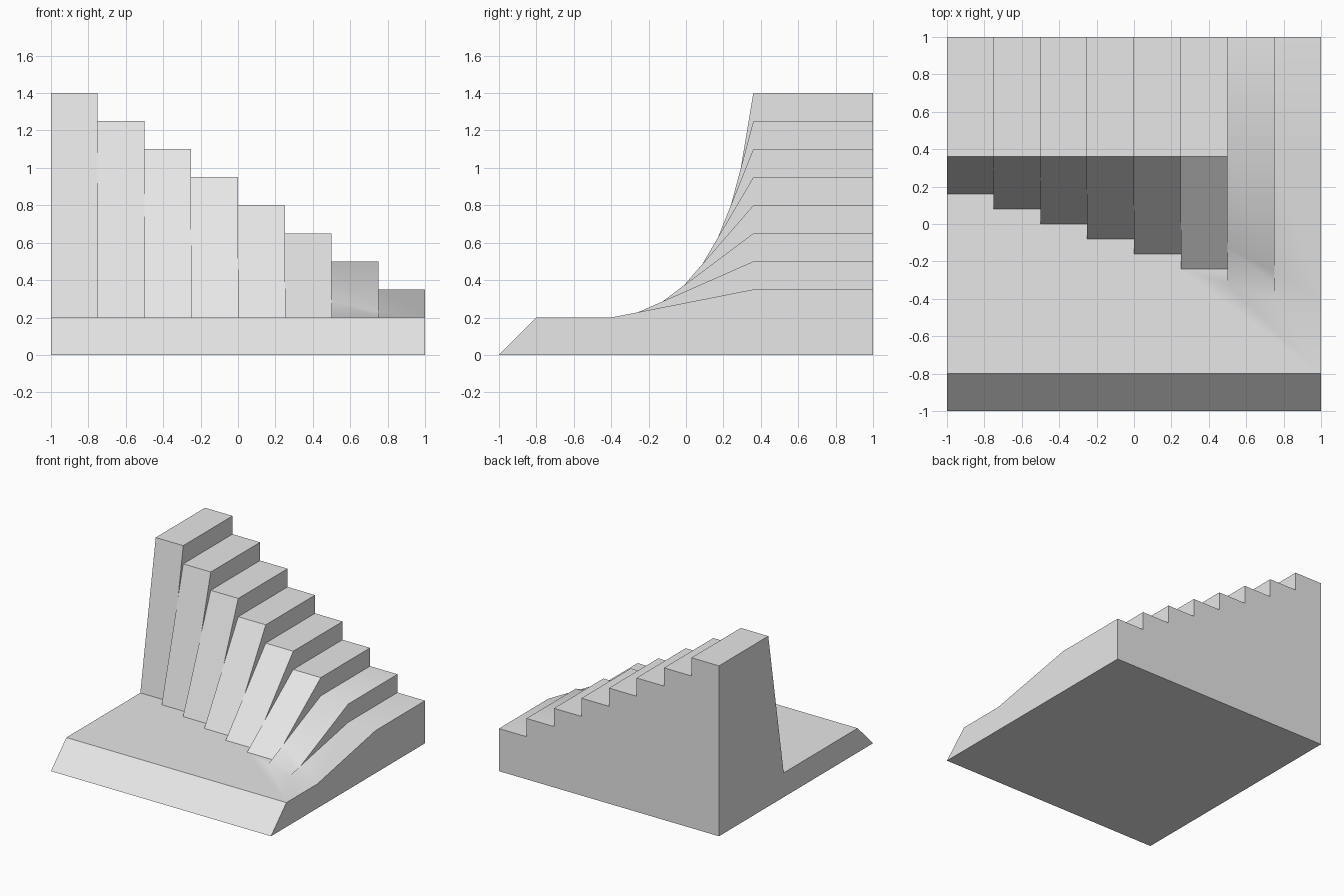
import bpy
import bmesh
import math

cube = bpy.data.objects.get("Cube")
if cube:
    bpy.data.objects.remove(cube, do_unlink=True)

# Overall layout
STEPS = 8
WIDTH = 2 / STEPS
DECK = 0.2          # height of the front deck
BROW = 0.36         # y where every step turns level


def left_x(i):
    return -1 + WIDTH * i


def foot(i):
    return 0.16 - 0.08 * i


def top(i):
    return 1.4 - 0.15 * i


def crossing(i):
    """Point (y, z) where the ramps of steps i and i + 1 cross."""
    a, b = [(top(k) - DECK) / (BROW - foot(k)) for k in (i, i + 1)]
    y = (a * foot(i) - b * foot(i + 1)) / (a - b)
    return y, DECK + a * (y - foot(i))


bm = bmesh.new()


def face(points):
    bm.faces.new([bm.verts.new(p) for p in points])


def side_face(x, outline):
    face([(x, y, z) for y, z in outline])


# Ramps and level tops, one pair per step
for i in range(STEPS):
    x0, x1, h = left_x(i), left_x(i + 1), top(i)
    ramp = [(x0, foot(i), DECK), (x1, foot(i), DECK)]
    if i < STEPS - 1:
        ramp.append((x1, *crossing(i)))
    ramp += [(x1, BROW, h), (x0, BROW, h)]
    if i > 0:
        ramp.append((x0, *crossing(i - 1)))
    face(ramp)
    face([(x0, BROW, h), (x1, BROW, h), (x1, 1, h), (x0, 1, h)])

# Walls between neighbouring steps
for i in range(STEPS - 1):
    x, c = left_x(i + 1), crossing(i)
    side_face(x, [(foot(i + 1), DECK), (foot(i), DECK), c])
    side_face(x, [c, (BROW, top(i + 1)), (1, top(i + 1)),
                  (1, top(i)), (BROW, top(i))])

# Outer sides
for x, i in ((-1, 0), (1, STEPS - 1)):
    side_face(x, [(-1, 0), (-0.8, DECK), (foot(i), DECK),
                  (BROW, top(i)), (1, top(i)), (1, 0)])

# Deck, sloped front edge, underside and stepped back
deck = [(-1, -0.8, DECK), (1, -0.8, DECK)]
back = [(-1, 1, 0), (1, 1, 0)]
for i in reversed(range(STEPS)):
    for x in (left_x(i + 1), left_x(i)):
        deck.append((x, foot(i), DECK))
        back.append((x, 1, top(i)))
face(deck)
face(back)
face([(-1, -1, 0), (1, -1, 0), (1, -0.8, DECK), (-1, -0.8, DECK)])
face([(-1, -1, 0), (-1, 1, 0), (1, 1, 0), (1, -1, 0)])

# Weld into one closed solid
bmesh.ops.remove_doubles(bm, verts=bm.verts[:], dist=0.0001)
bmesh.ops.recalc_face_normals(bm, faces=bm.faces[:])
mesh = bpy.data.meshes.new("stepped_ramp")
bm.to_mesh(mesh)
bm.free()

# Plain grey finish
grey = bpy.data.materials.new("light_grey")
grey.use_nodes = True
colour = (0.8, 0.8, 0.8, 1)
grey.diffuse_color = colour
grey.node_tree.nodes["Principled BSDF"].inputs["Base Color"].default_value = colour
mesh.materials.append(grey)

ramp_object = bpy.data.objects.new("stepped_ramp", mesh)
bpy.context.collection.objects.link(ramp_object)
bpy.ops.object.select_all(action="DESELECT")
ramp_object.select_set(True)
bpy.context.view_layer.objects.active = ramp_object
bpy.ops.object.shade_smooth_by_angle(angle=math.radians(30))
